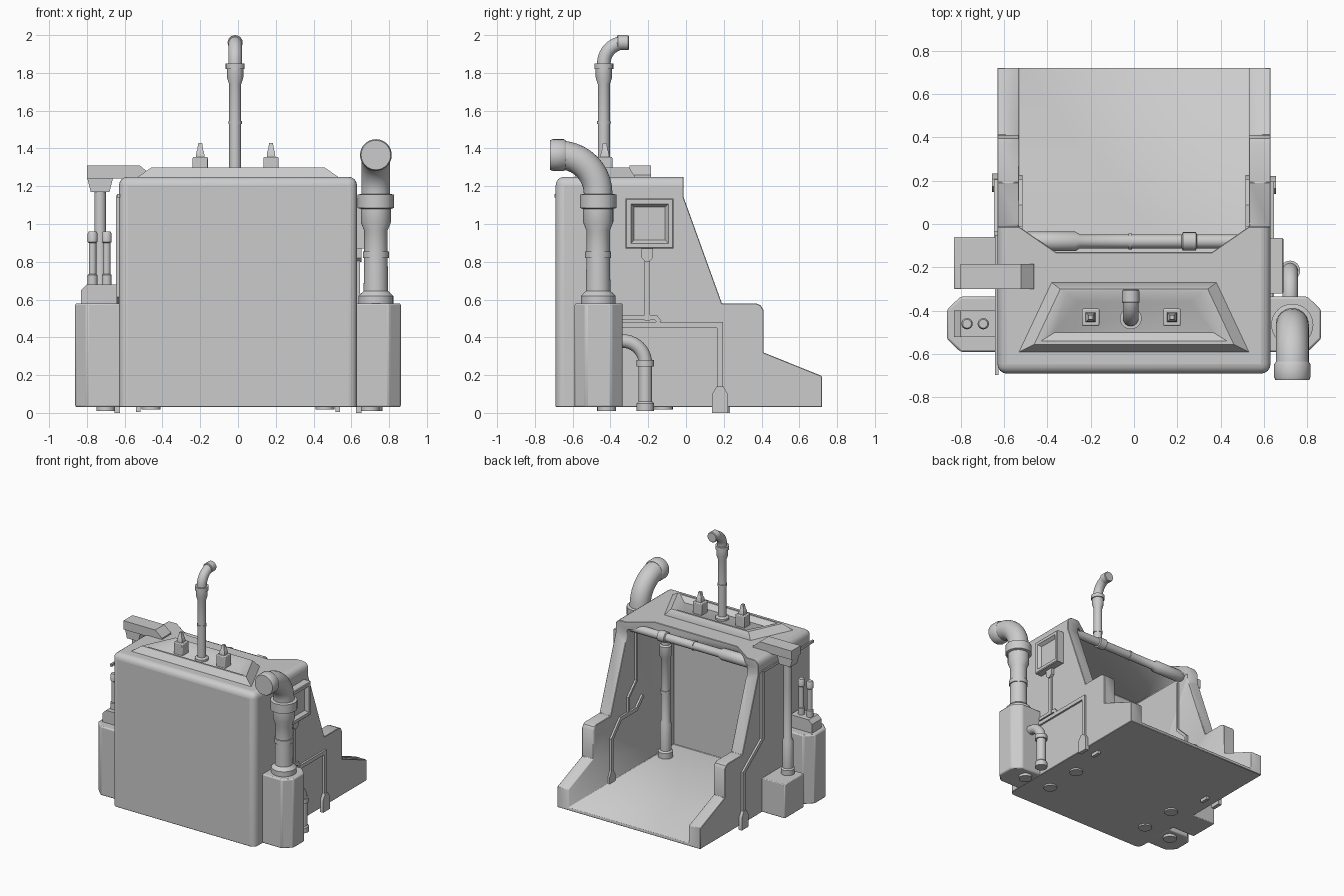
import bpy, bmesh, math
from mathutils import Vector

if "Cube" in bpy.data.objects:
    bpy.data.objects.remove(bpy.data.objects["Cube"])

X, Y, Z = Vector((1, 0, 0)), Vector((0, 1, 0)), Vector((0, 0, 1))


def finish(name, bm, smooth=35):
    bmesh.ops.recalc_face_normals(bm, faces=bm.faces)
    me = bpy.data.meshes.new(name)
    bm.to_mesh(me)
    bm.free()
    ob = bpy.data.objects.new(name, me)
    bpy.context.collection.objects.link(ob)
    bpy.context.view_layer.objects.active = ob
    ob.select_set(True)
    bpy.ops.object.shade_smooth_by_angle(angle=math.radians(smooth))
    ob.select_set(False)
    return ob


def bevel(ob, w, seg=1):
    m = ob.modifiers.new("bevel", 'BEVEL')
    m.width, m.segments, m.limit_method, m.angle_limit = w, seg, 'ANGLE', math.radians(40)
    return ob


def loft(name, sections, bev=0):
    """Skin a stack of equal-length 3D outlines and cap both ends."""
    bm = bmesh.new()
    rows = [[bm.verts.new(p) for p in s] for s in sections]
    n = len(rows[0])
    for a, b in zip(rows, rows[1:]):
        for i in range(n):
            bm.faces.new((a[i], a[(i + 1) % n], b[(i + 1) % n], b[i]))
    bm.faces.new(rows[0])
    bm.faces.new(rows[-1])
    ob = finish(name, bm)
    return bevel(ob, bev, 2) if bev else ob


def prism(name, pts, axis, a, b, bev=0):
    put = {'x': lambda p, t: (t, p[0], p[1]), 'y': lambda p, t: (p[0], t, p[1]),
           'z': lambda p, t: (p[0], p[1], t)}[axis]
    return loft(name, [[put(p, t) for p in pts] for t in (a, b)], bev)


def box(name, x0, x1, y0, y1, z0, z1, bev=0):
    return prism(name, [(x0, y0), (x1, y0), (x1, y1), (x0, y1)], 'z', z0, z1, bev)


def rings(name, data, n=24):
    """Round tube through (centre, direction, radius) rings."""
    secs = []
    for c, d, r in data:
        q = Z.rotation_difference(d)
        secs.append([Vector(c) + q @ Vector((r * math.cos(t), r * math.sin(t), 0))
                     for t in (2 * math.pi * i / n for i in range(n))])
    return loft(name, secs)


def lathe(name, base, axis, prof, n=24):
    return rings(name, [(Vector(base) + axis * h, axis, r) for h, r in prof], n)


def elbow(name, start, side, r, bend, tail, flange=0, n=24):
    """Pipe going up from start, turning 90 degrees towards side, ending in a collar."""
    c = Vector(start) + side * bend
    data = []
    for i in range(11):
        t = math.pi / 2 * i / 10
        data.append((c - side * bend * math.cos(t) + Z * bend * math.sin(t),
                     Z * math.cos(t) + side * math.sin(t), r))
    end = data[-1][0]
    for h, rr in [(tail * .4, r), (tail * .45, r + flange), (tail * .85, r + flange), (tail, r)]:
        data.append((end + side * h, side, rr))
    return rings(name, data, n)


def strip(name, path, w, x0, x1):
    """Flat mitred conduit drawn in the yz plane."""
    pts = [Vector(p) for p in path]
    left, right = [], []
    for i, p in enumerate(pts):
        d0 = (p - pts[i - 1]).normalized() if i else (pts[1] - p).normalized()
        d1 = (pts[i + 1] - p).normalized() if i < len(pts) - 1 else d0
        n0, n1 = Vector((-d0.y, d0.x)), Vector((-d1.y, d1.x))
        m = (n0 + n1).normalized()
        m *= w / 2 / m.dot(n0)
        left.append(p + m)
        right.append(p - m)
    prism(name, left + right[::-1], 'x', x0, x1)


def plug(name, y, z0, z1, x0, x1, w=.042):
    prism(name, [(y - w, z0), (y + w, z0), (y + w, z1 - .04), (y + w * .4, z1),
                 (y - w * .4, z1), (y - w, z1 - .04)], 'x', x0, x1)


# Booth shell: stepped side profile, rounded closed front, hollowed from the rear
side = [(-.69, .03), (.72, .03), (.72, .195), (.41, .32), (.41, .545), (.395, .57), (.37, .58),
        (.19, .58), (-.012, 1.14), (-.012, 1.25), (-.69, 1.25)]
shell = prism("booth_shell", side, 'x', -.63, .63)
bm = bmesh.new()
bm.from_mesh(shell.data)
bm.edges.ensure_lookup_table()
sel = []
for e in bm.edges:
    a, b = e.verts[0].co, e.verts[1].co
    front = max(a.y, b.y) < -.68 and max(a.z, b.z) > .1
    roof = min(a.z, b.z) > 1.24 and abs(a.x - b.x) < .01
    if front or roof:
        sel.append(e)
bmesh.ops.bevel(bm, geom=sel, offset=.045, segments=4, profile=.5, affect='EDGES')
bm.to_mesh(shell.data)
bm.free()
cavity = box("cavity_cutter", -.53, .53, -.60, 1, .055, 1.19)
notch = prism("roof_notch_cutter", [(-.55, .02), (-.53, -.012), (-.36, -.13), (.36, -.13),
                                    (.53, -.012), (.55, .02)], 'z', 1.1, 1.4)
for c in (cavity, notch):
    m = shell.modifiers.new("cut", 'BOOLEAN')
    m.object, m.operation, m.solver = c, 'DIFFERENCE', 'EXACT'
    c.hide_render = True
    c.hide_set(True)
bevel(shell, .01)


# Raised roof tray with a sunken middle
def trap(wb, wt, y0, y1, z):
    return [(-wb, y0, z), (wb, y0, z), (wt, y1, z), (-wt, y1, z)]


loft("roof_tray", [trap(.53, .38, -.59, -.27, 1.24), trap(.53, .38, -.59, -.27, 1.25),
                   trap(.46, .34, -.555, -.30, 1.298), trap(.43, .31, -.54, -.315, 1.298),
                   trap(.365, .26, -.50, -.36, 1.265)])

# Roof nozzles
for i, x in enumerate((-.2, .175)):
    box(f"nozzle_base_{i}", x - .04, x + .04, -.47, -.39, 1.255, 1.355, .006)
    sq = lambda r, z: [(x + sx * r, -.43 + sy * r, z)
                       for sx, sy in ((-1, -1), (1, -1), (1, 1), (-1, 1))]
    loft(f"nozzle_tip_{i}", [sq(.023, 1.35), sq(.02, 1.385), sq(.016, 1.39), sq(.01, 1.43)])

# Roof chimney
lathe("chimney", (-.015, -.435, 0), Z,
      [(1.255, .05), (1.28, .05), (1.29, .032), (1.53, .032), (1.53, .036), (1.545, .036),
       (1.545, .032), (1.74, .032), (1.775, .043), (1.82, .043), (1.82, .05), (1.85, .05), (1.85, .038)])
elbow("chimney_elbow", (-.015, -.435, 1.85), Y, .036, .11, .022, .003)
lathe("chimney_mouth", (-.015, -.365, 1.96), Y, [(0, .036), (.005, .04), (.055, .04), (.06, .036)])

# Side tanks with cut corners, one on each side
for s, n in ((1, "right"), (-1, "left")):
    oct_ = [(s * .62, -.59), (s * .80, -.59), (s * .862, -.53), (s * .862, -.395),
            (s * .80, -.335), (s * .62, -.335)]
    prism(f"{n}_tank", oct_, 'z', .03, .58, .01)
    lathe(f"{n}_tank_foot", (s * .70, -.42, 0), Z, [(.01, .05), (.04, .05)])
    for i, y in enumerate((-.42, -.12)):
        lathe(f"{n}_floor_foot_{i}", (s * .46, y, 0), Z, [(.018, .05), (.04, .05)])

# Large exhaust on the right tank
lathe("exhaust_pipe", (.73, -.465, 0), Z,
      [(.57, .092), (.62, .092), (.645, .065), (.82, .062), (.82, .069), (.855, .069), (.855, .062),
       (.965, .062), (1.01, .08), (1.08, .08), (1.085, .097), (1.155, .097), (1.16, .076)], 32)
elbow("exhaust_elbow", (.73, -.465, 1.16), -Y, .076, .205, .02, 0, 32)
lathe("exhaust_mouth", (.73, -.635, 1.365), -Y, [(0, .076), (.012, .084), (.07, .084), (.085, .078)], 32)

# Small drain elbow behind the right tank
elbow("drain_elbow", (.72, -.215, .26), -Y, .036, .12, .02)
lathe("drain_pipe", (.72, -.215, 0), Z,
      [(.01, .046), (.05, .046), (.06, .036), (.245, .036), (.245, .046), (.28, .046), (.28, .036)])

# Left tank cap with two canisters
prism("tank_cap", [(-.83, .57), (-.64, .57), (-.64, .68), (-.80, .68), (-.83, .65)], 'y', -.52, -.40)
for i, x in enumerate((-.77, -.695)):
    lathe(f"canister_{i}", (x, -.46, 0), Z,
          [(.67, .026), (.73, .026), (.735, .02), (.90, .02), (.905, .026), (.95, .026), (.96, .02)], 16)

# Left post: plinth, pipe, bracket and roof arm
box("post_plinth", -.83, -.62, -.30, -.06, .03, .30, .006)
lathe("post_pipe", (-.73, -.24, 0), Z,
      [(.29, .05), (.34, .05), (.35, .04), (.56, .04), (.58, .031), (1.0, .031), (1.18, .031)])
prism("post_bracket", [(-.78, 1.17), (-.68, 1.17), (-.66, 1.25), (-.80, 1.25)], 'y', -.285, -.2)
prism("roof_arm", [(-.80, 1.24), (-.46, 1.24), (-.46, 1.26), (-.52, 1.31), (-.80, 1.31)], 'y', -.30, -.185)

# Right wall panel with recessed screen
bm = bmesh.new()
fr = [(-.32, .87), (-.065, .87), (-.065, 1.135), (-.32, 1.135)]
inset = lambda d: [(-.32 + d, .87 + d), (-.065 - d, .87 + d), (-.065 - d, 1.135 - d), (-.32 + d, 1.135 - d)]
bm.free()
loft("wall_panel", [[(x, y, z) for y, z in inset(d)]
                    for x, d in ((.62, 0), (.685, 0), (.69, .006), (.69, .028), (.665, .045))])

# Conduits: right outside, both inside walls, left outside
strip("right_conduit_drop", [(-.205, .88), (-.205, .49)], .03, .625, .645)
strip("right_conduit_main", [(-.35, .465), (.18, .465), (.18, .12)], .03, .625, .645)
strip("right_conduit_upper", [(-.35, .505), (-.16, .505), (-.14, .48)], .025, .625, .642)
prism("right_conduit_socket", [(-.235, .87), (-.235, .82), (-.215, .80), (-.195, .80), (-.175, .82),
                               (-.175, .87)], 'x', .625, .655)
plug("right_conduit_plug", .18, 0, .14, .625, .655)
for s, n in ((1, "right"), (-1, "left")):
    a, b = sorted((s * .54, s * .515))
    strip(f"{n}_inner_conduit", [(.19, .12), (.19, .40), (.08, .52), (-.12, .52), (-.2, .6)], .03, a, b)
    strip(f"{n}_inner_riser", [(-.12, 1.15), (-.12, .75), (-.02, .65), (-.02, .52)], .02, a, b)
    plug(f"{n}_inner_plug", .19, 0.005, .15, a, b, .035)
strip("left_conduit", [(.19, .12), (.19, .44), (-.05, .62), (-.05, 1.15)], .03, -.645, -.625)
plug("left_conduit_plug", .19, 0, .14, -.655, -.625)
strip("left_conduit_top", [(-.05, 1.15), (-.697, 1.15)], .02, -.64, -.625)

# Horizontal pipe under the roof lip
lathe("cross_pipe", (0, -.08, 1.185), X,
      [(-.53, .03), (-.49, .045), (-.27, .045), (-.25, .032), (-.025, .032), (-.025, .037), (-.01, .037),
       (-.01, .032), (.22, .032), (.225, .042), (.285, .042), (.29, .032), (.53, .032)])

# Vertical pipe in the inner corner
lathe("corner_pipe", (.46, -.40, 0), Z,
      [(.05, .055), (.1, .055), (.11, .042), (.32, .042), (.34, .034), (.56, .034), (.56, .04),
       (.585, .04), (.585, .034), (.84, .034), (.86, .045), (.94, .045), (.95, .034), (1.2, .034)])
